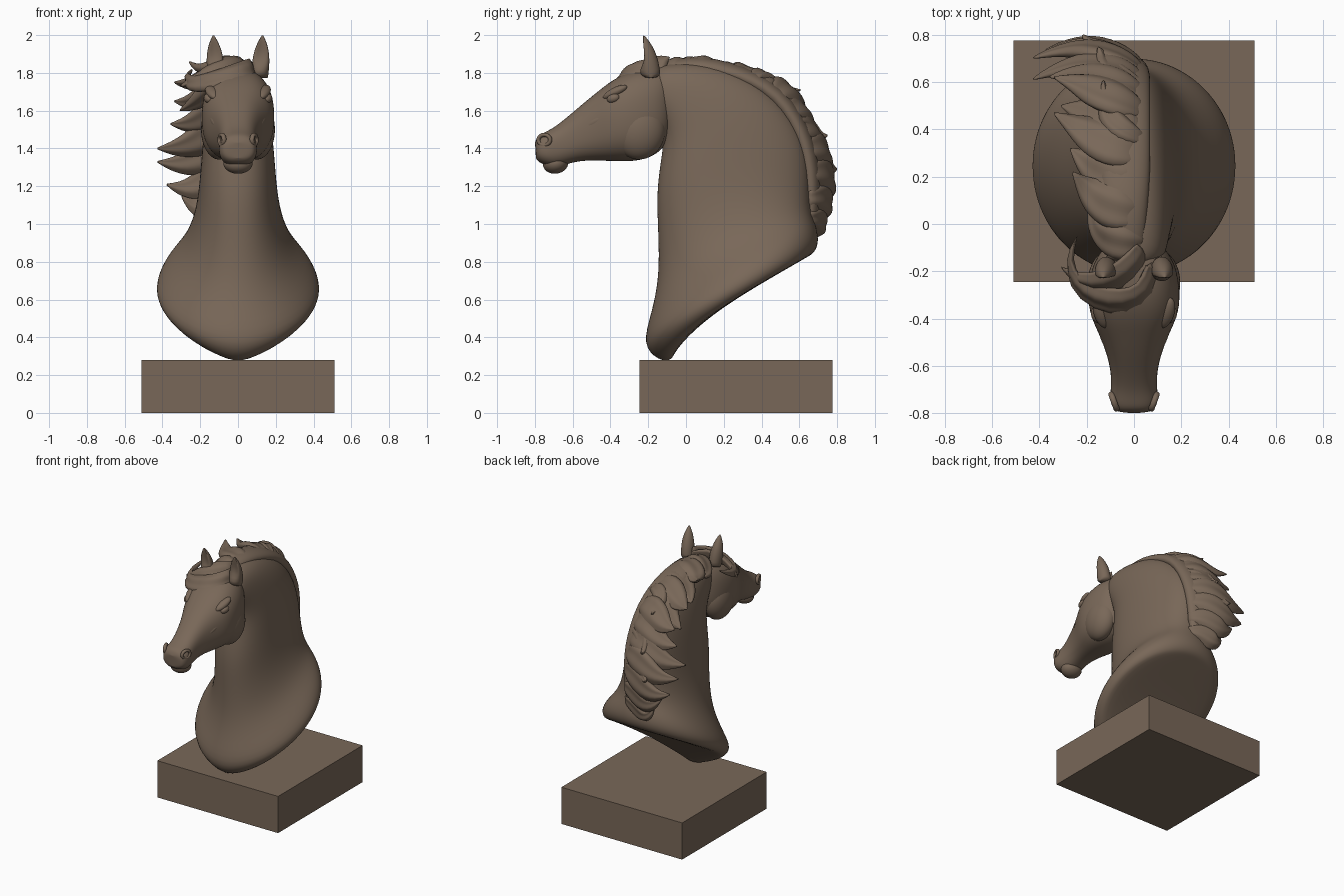
import bpy, bmesh, math
from mathutils import Vector, Matrix

brown = bpy.data.materials.new("bronze_brown")
brown.diffuse_color = (0.19, 0.137, 0.098, 1)


def finish(name, bm, levels=0):
    bmesh.ops.recalc_face_normals(bm, faces=bm.faces)
    me = bpy.data.meshes.new(name)
    bm.to_mesh(me)
    bm.free()
    me.materials.append(brown)
    ob = bpy.data.objects.new(name, me)
    bpy.context.collection.objects.link(ob)
    if levels:
        for p in me.polygons:
            p.use_smooth = True
        ob.modifiers.new("smooth", 'SUBSURF').levels = levels
        ob.modifiers["smooth"].render_levels = levels
    return ob


def loft(name, rings, levels=2):
    """Skin closed rings; each end is closed with strips running side to side."""
    bm = bmesh.new()
    vs = [[bm.verts.new(p) for p in r] for r in rings]
    n = len(vs[0])
    for a, b in zip(vs, vs[1:]):
        for i in range(n):
            j = (i + 1) % n
            bm.faces.new((a[i], a[j], b[j], b[i]))
    for r in (vs[0], vs[-1]):
        for i in range(n // 2):
            quad = (r[i], r[i + 1], r[(n - i - 1) % n], r[(n - i) % n])
            bm.faces.new(list(dict.fromkeys(quad)))
    return finish(name, bm, levels)


def section(a, b, w, k=0.0, p=1.0, sag=0.0, n=24):
    """Symmetric ring from point a to point b in the y-z plane, half width w."""
    out = []
    for i in range(n):
        th = 2 * math.pi * i / n
        c, s = math.cos(th), math.sin(th)
        c = math.copysign(abs(c) ** p, c)
        s = math.copysign(abs(s) ** p, s)
        t = (1 - c) / 2
        out.append((w * s * (1 + k * c), a[0] + (b[0] - a[0]) * t,
                    a[1] + (b[1] - a[1]) * t + sag * math.sin(math.pi * t ** 0.55)))
    return out


def ribbon(name, path, widths, thick, wdir, ribs=0.2):
    """Grooved lock of hair along a path; wdir gives the wide direction."""
    path = [Vector(p) for p in path]
    rings = []
    for i, p in enumerate(path):
        tan = (path[min(i + 1, len(path) - 1)] - path[max(i - 1, 0)]).normalized()
        w = Vector(wdir)
        w = (w - tan * w.dot(tan)).normalized()
        nrm = tan.cross(w)
        th_i = thick * min(1, widths[i] / max(widths) + 0.1)
        ring = []
        for j in range(20):
            th = 2 * math.pi * j / 20
            d = 1 + ribs * math.cos(5 * th)
            ring.append(p + w * widths[i] * math.cos(th) + nrm * th_i * d * math.sin(th))
        rings.append(ring)
    return loft(name, rings, 1)


def ball(name, loc, radii, rot=(0, 0, 0)):
    bm = bmesh.new()
    bmesh.ops.create_uvsphere(bm, u_segments=20, v_segments=12, radius=1)
    ob = finish(name, bm, 1)
    ob.location, ob.scale, ob.rotation_euler = loc, radii, rot
    return ob


# plinth
bm = bmesh.new()
bmesh.ops.create_cube(bm, size=1, matrix=Matrix.Translation((0, 0.265, 0.14))
                      @ Matrix.Diagonal((1.02, 1.02, 0.28, 1)))
finish("plinth", bm)

# neck and chest, from slanted cut up to the poll
loft("neck", [section(*s) for s in (
    ((-0.08, 0.265), (0.65, 0.83), 0.37, 0, 1, 0.08),
    ((-0.15, 0.265), (0.69, 0.855), 0.415, 0, 1, 0.065),
    ((-0.24, 0.355), (0.71, 0.92), 0.447, 0, 1, 0.02),
    ((-0.185, 0.53), (0.69, 1.00), 0.395, 0, 1, 0),
    ((-0.145, 0.72), (0.66, 1.08), 0.28, 0.06, 1, 0),
    ((-0.15, 0.95), (0.66, 1.23), 0.218, 0.12, 0.95, 0),
    ((-0.16, 1.15), (0.645, 1.42), 0.198, 0.15, 0.9, 0),
    ((-0.14, 1.31), (0.545, 1.61), 0.185, 0.15, 0.9, 0),
    ((-0.12, 1.42), (0.37, 1.765), 0.17, 0.13, 0.9, 0),
    ((-0.13, 1.52), (0.13, 1.855), 0.155, 0.1, 0.9, 0),
    ((-0.19, 1.62), (-0.10, 1.855), 0.13, 0, 0.9, 0),
    ((-0.21, 1.66), (-0.17, 1.82), 0.08, 0, 0.9, 0))])

# head, from behind the jaw to the muzzle
loft("head", [section(a, b, w, 0, 0.82) for a, b, w in (
    ((-0.06, 1.79), (-0.06, 1.52), 0.08),
    ((-0.14, 1.83), (-0.12, 1.38), 0.165),
    ((-0.28, 1.82), (-0.24, 1.33), 0.197),
    ((-0.39, 1.765), (-0.36, 1.33), 0.193),
    ((-0.47, 1.70), (-0.46, 1.335), 0.148),
    ((-0.55, 1.635), (-0.55, 1.335), 0.115),
    ((-0.63, 1.565), (-0.62, 1.32), 0.098),
    ((-0.70, 1.51), (-0.68, 1.30), 0.097),
    ((-0.75, 1.485), (-0.73, 1.305), 0.104),
    ((-0.785, 1.468), (-0.78, 1.325), 0.09),
    ((-0.80, 1.43), (-0.795, 1.35), 0.06))])
ball("lower_lip", (0, -0.69, 1.322), (0.08, 0.07, 0.056), (0.2, 0, 0))

# paired details of the face
for s, side in ((1, "right"), (-1, "left")):
    ball("jaw_" + side, (s * 0.10, -0.25, 1.50), (0.098, 0.145, 0.16))
    ball("cheek_ridge_" + side, (s * 0.115, -0.47, 1.545), (0.03, 0.12, 0.03), (0.5, 0, -s * 0.35))
    ball("eye_" + side, (s * 0.157, -0.385, 1.665), (0.024, 0.036, 0.024), (0.3, 0, -s * 0.3))
    ball("brow_" + side, (s * 0.135, -0.375, 1.697), (0.036, 0.075, 0.026), (0.45, 0, -s * 0.3))
    # nostril rim
    bm = bmesh.new()
    rings = []
    for i in range(16):
        u = 2 * math.pi * i / 16
        rings.append([bm.verts.new(((0.028 + 0.012 * math.cos(v)) * math.cos(u),
                                    (0.034 + 0.012 * math.cos(v)) * math.sin(u),
                                    0.014 * math.sin(v)))
                      for v in (2 * math.pi * j / 8 for j in range(8))])
    for i in range(16):
        for j in range(8):
            a, b, k = rings[i], rings[(i + 1) % 16], (j + 1) % 8
            bm.faces.new((a[j], a[k], b[k], b[j]))
    ob = finish("nostril_" + side, bm, 1)
    ob.location = (s * 0.085, -0.75, 1.445)
    ob.rotation_euler = (0, s * math.pi / 2, -s * 0.35)
    # cupped ear
    rings = []
    for t, r, cup in ((0, 0.044, 0), (0.2, 0.047, 0), (0.42, 0.047, 0.5),
                      (0.65, 0.039, 0.6), (0.85, 0.023, 0.5), (1, 0.003, 0)):
        ring = []
        for i in range(16):
            th = 2 * math.pi * i / 16
            y = 1.2 * r * math.sin(th)
            if y < 0:
                y *= 1 - 1.5 * cup * abs(math.sin(th))
            ring.append((s * (0.115 + 0.015 * t) + r * math.cos(th),
                         -0.185 - 0.04 * t + y, 1.77 + 0.23 * t))
        rings.append(ring)
    loft("ear_" + side, rings, 1)

# crest of the mane, swelling out of the back of the neck
crest = [(-0.16, 1.81), (-0.05, 1.825), (0.08, 1.835), (0.22, 1.805), (0.35, 1.76), (0.48, 1.68),
         (0.57, 1.56), (0.63, 1.43), (0.66, 1.29), (0.665, 1.14), (0.66, 1.0), (0.64, 0.94)]
ribbon("mane_crest", [(-0.04, y, z) for y, z in crest],
       [0.07, 0.09, 0.10, 0.11, 0.11, 0.11, 0.11, 0.11, 0.10, 0.09, 0.07, 0.03], 0.055, (1, 0, 0), 0)

# locks sweeping from the crest to the left: root (y, z), tip, half width, outward bow
locks = [((-0.08, 1.82), (-0.19, 0.07, 1.80), 0.09, 0.07), ((0.05, 1.83), (-0.26, 0.22, 1.86), 0.10, 0.06),
         ((0.18, 1.81), (-0.27, 0.32, 1.72), 0.10, 0.07), ((0.30, 1.77), (-0.34, 0.47, 1.75), 0.105, 0.09),
         ((0.40, 1.73), (-0.31, 0.50, 1.60), 0.10, 0.11), ((0.48, 1.67), (-0.34, 0.62, 1.65), 0.105, 0.13),
         ((0.55, 1.58), (-0.36, 0.62, 1.53), 0.105, 0.14), ((0.60, 1.48), (-0.43, 0.61, 1.40), 0.11, 0.17),
         ((0.64, 1.38), (-0.43, 0.70, 1.33), 0.105, 0.17), ((0.66, 1.26), (-0.38, 0.73, 1.21), 0.10, 0.16),
         ((0.67, 1.13), (-0.30, 0.72, 1.15), 0.09, 0.12), ((0.66, 1.02), (-0.22, 0.69, 1.06), 0.075, 0.09),
         # shorter flicks that lift off the back
         ((0.36, 1.76), (-0.13, 0.61, 1.71), 0.065, 0.08), ((0.49, 1.67), (-0.16, 0.66, 1.58), 0.07, 0.07),
         ((0.58, 1.54), (-0.15, 0.75, 1.47), 0.075, 0.07), ((0.64, 1.40), (-0.22, 0.80, 1.29), 0.08, 0.07),
         ((0.66, 1.24), (-0.16, 0.75, 1.13), 0.075, 0.06)]
taper = (0.45, 0.8, 1.0, 1.0, 0.88, 0.65, 0.36, 0.03)
for n, ((y, z), tip, w, bow) in enumerate(locks):
    out = Vector((0, y, z - 1.25)).normalized()
    root = Vector((0.05, y, z)) - out * 0.02
    mid = Vector((-0.14, y, z)) + out * bow - Vector((0, 0, 0.05))
    path = []
    for i in range(8):
        t = i / 7
        path.append(root * (1 - t) ** 2 + mid * 2 * t * (1 - t) + Vector(tip) * t * t
                    + Vector((0, 0, 0.03 * math.sin(2 * math.pi * t))))
    ribbon("mane_lock_%02d" % (n + 1), path, [w * q for q in taper], 0.04, (0, out.z, -out.y))

# forelock curling across the brow
ribbon("forelock_front", [(0.07, -0.16, 1.83), (0.06, -0.28, 1.81), (-0.04, -0.335, 1.785), (-0.16, -0.315, 1.75),
                          (-0.25, -0.25, 1.74), (-0.28, -0.15, 1.77), (-0.24, -0.05, 1.82)],
       [0.05, 0.07, 0.075, 0.07, 0.05, 0.03, 0.003], 0.032, (0, 0.75, 0.66))
ribbon("forelock_back", [(0.04, -0.10, 1.835), (-0.03, -0.20, 1.84), (-0.12, -0.25, 1.81),
                         (-0.22, -0.25, 1.765), (-0.31, -0.18, 1.73)],
       [0.06, 0.075, 0.07, 0.045, 0.003], 0.032, (0, 0.75, 0.66))
